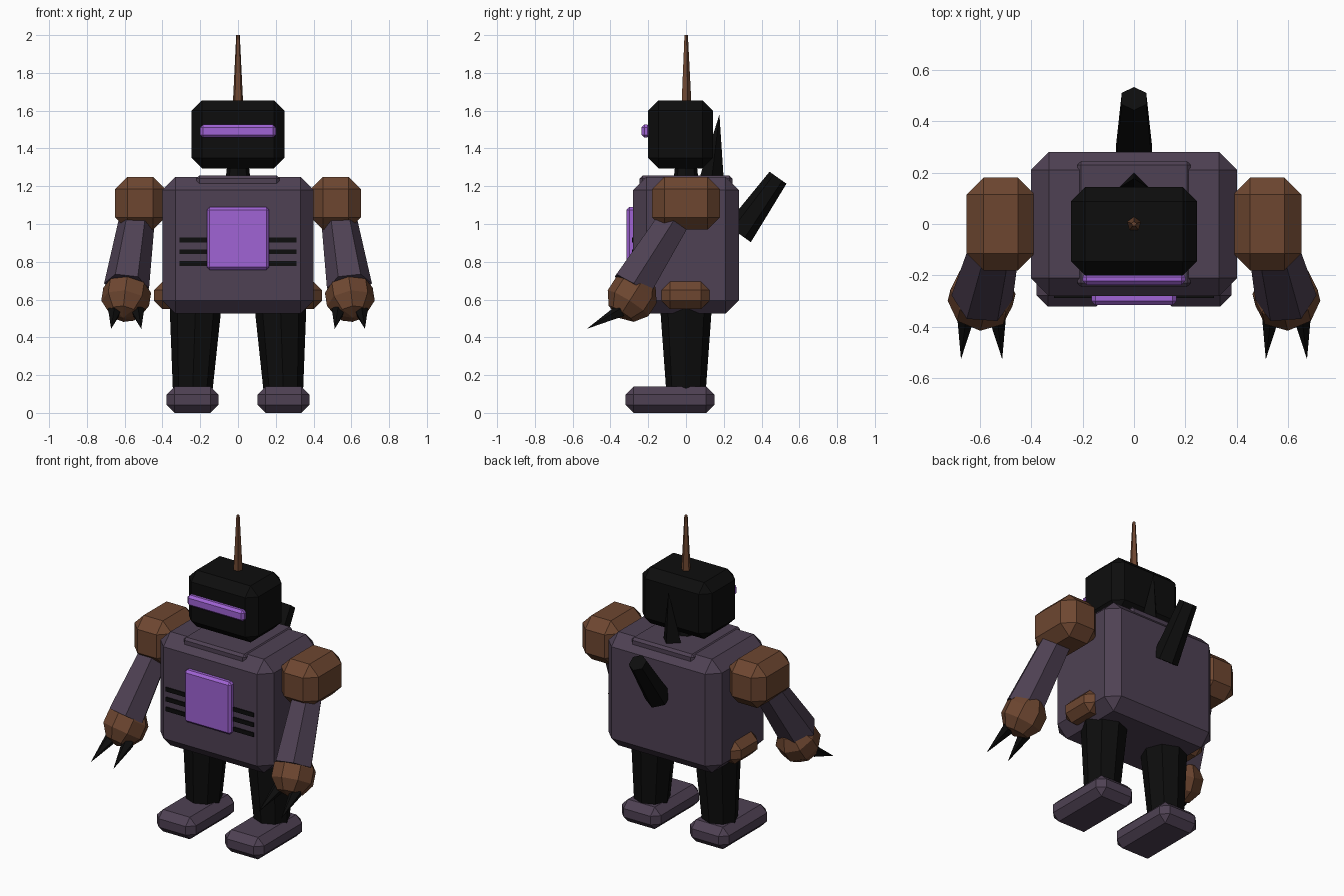
import bpy, bmesh, math
from mathutils import Vector, Matrix

cube = bpy.data.objects.get("Cube")
if cube:
    bpy.data.objects.remove(cube, do_unlink=True)


def material(name, rgb):
    m = bpy.data.materials.new(name)
    m.use_nodes = True
    m.diffuse_color = (*rgb, 1)
    m.node_tree.nodes["Principled BSDF"].inputs["Base Color"].default_value = (*rgb, 1)
    return m


SLATE = material("slate_plum", (0.077, 0.053, 0.087))
BLACK = material("black", (0.004, 0.004, 0.004))
RUST = material("rust_brown", (0.155, 0.062, 0.03))
VIOLET = material("violet_glow", (0.35, 0.125, 0.66))


def finish(name, bm, mat):
    bmesh.ops.recalc_face_normals(bm, faces=bm.faces)
    mesh = bpy.data.meshes.new(name)
    bm.to_mesh(mesh)
    bm.free()
    mesh.materials.append(mat)
    ob = bpy.data.objects.new(name, mesh)
    bpy.context.collection.objects.link(ob)
    return ob


def box(name, mat, xs, ys, zs, chamfer=0):
    """Chamfered box given by its extents on each axis."""
    bm = bmesh.new()
    lo, hi = (Vector(p) for p in zip(xs, ys, zs))
    bmesh.ops.create_cube(bm, size=1, matrix=Matrix.Translation((lo + hi) / 2)
                          @ Matrix.Diagonal((*(hi - lo), 1)))
    if chamfer:
        bmesh.ops.bevel(bm, geom=bm.edges[:], offset=chamfer, segments=1,
                        affect='EDGES', profile=0.5)
    return finish(name, bm, mat)


def frame(direction, origin, spin=0):
    """Axes whose z follows the direction and whose x stays near world x."""
    z = Vector(direction).normalized()
    x = Vector((1, 0, 0))
    x = (x - z * x.dot(z)).normalized()
    rot = Matrix((x, z.cross(x), z)).transposed().to_4x4()
    return Matrix.Translation(origin) @ rot @ Matrix.Rotation(math.radians(spin), 4, 'Z')


def taper(name, mat, start, end, r1, r2, sides, spin=0):
    """Tapered prism or spike running from start to end."""
    a, b = Vector(start), Vector(end)
    bm = bmesh.new()
    bmesh.ops.create_cone(bm, cap_ends=True, segments=sides, radius1=r1, radius2=r2,
                          depth=(b - a).length, matrix=frame(b - a, (a + b) / 2, spin))
    return finish(name, bm, mat)


def sided(s, *p):
    return (p[0] * s, *p[1:])


# Torso with collar plate
box("torso", SLATE, (-0.4, 0.4), (-0.28, 0.28), (0.525, 1.25), 0.07)
box("collar_plate", SLATE, (-0.22, 0.22), (-0.245, 0.245), (1.19, 1.256), 0.015)

# Chest panel and vents
box("chest_panel", VIOLET, (-0.165, 0.165), (-0.315, -0.26), (0.757, 1.09), 0.015)
for i in range(3):
    z = 0.79 + i * 0.063
    box(f"vent_{i + 1}", BLACK, (-0.31, 0.31), (-0.287, -0.278), (z - 0.013, z + 0.013))

# Head, visor, antenna
taper("neck", BLACK, (0, 0, 1.2), (0, 0, 1.33), 0.07, 0.055, 8)
box("head", BLACK, (-0.245, 0.245), (-0.2, 0.143), (1.295, 1.655), 0.055)
box("visor", VIOLET, (-0.2, 0.2), (-0.236, -0.19), (1.457, 1.527), 0.015)
taper("antenna", RUST, (0, 0, 1.63), (0, 0, 2), 0.029, 0.01, 5)

# Back spike and exhaust pipe
taper("back_spike", BLACK, (0, 0.135, 1.23), (0, 0.177, 1.58), 0.066, 0, 4)
taper("exhaust_pipe", BLACK, (0, 0.278, 0.95), (0, 0.487, 1.245), 0.08, 0.055, 6)

for s, side in ((1, "left"), (-1, "right")):
    # Shoulder and hip blocks
    box(side + "_shoulder", RUST, sorted((0.385 * s, 0.65 * s)), (-0.18, 0.18), (0.97, 1.25), 0.065)
    box(side + "_hip_joint", RUST, sorted((0.3 * s, 0.445 * s)), (-0.13, 0.125), (0.55, 0.695), 0.045)

    # Arm
    shoulder = Vector(sided(s, 0.52, 0, 1.12))
    wrist = Vector(sided(s, 0.59, -0.285, 0.672))
    taper(side + "_arm", SLATE, shoulder, wrist, 0.088, 0.12, 6, 90)

    # Hand, a faceted ball in line with the arm
    bm = bmesh.new()
    bmesh.ops.create_uvsphere(bm, u_segments=8, v_segments=5, radius=0.134,
                              matrix=frame(wrist - shoulder, sided(s, 0.592, -0.285, 0.615)))
    finish(side + "_hand", bm, RUST)

    # Claws
    for k, place in ((-1, "inner"), (1, "outer")):
        taper(f"{side}_{place}_claw", BLACK, sided(s, 0.592 + 0.06 * k, -0.345, 0.54),
              sided(s, 0.592 + 0.08 * k, -0.525, 0.445), 0.038, 0, 5)

    # Leg and foot
    taper(side + "_leg", BLACK, sided(s, 0.225, 0, 0.56), sided(s, 0.24, 0, 0.12), 0.137, 0.105, 8)
    box(side + "_foot", SLATE, sorted((0.103 * s, 0.378 * s)), (-0.32, 0.15), (0, 0.14), 0.043)
